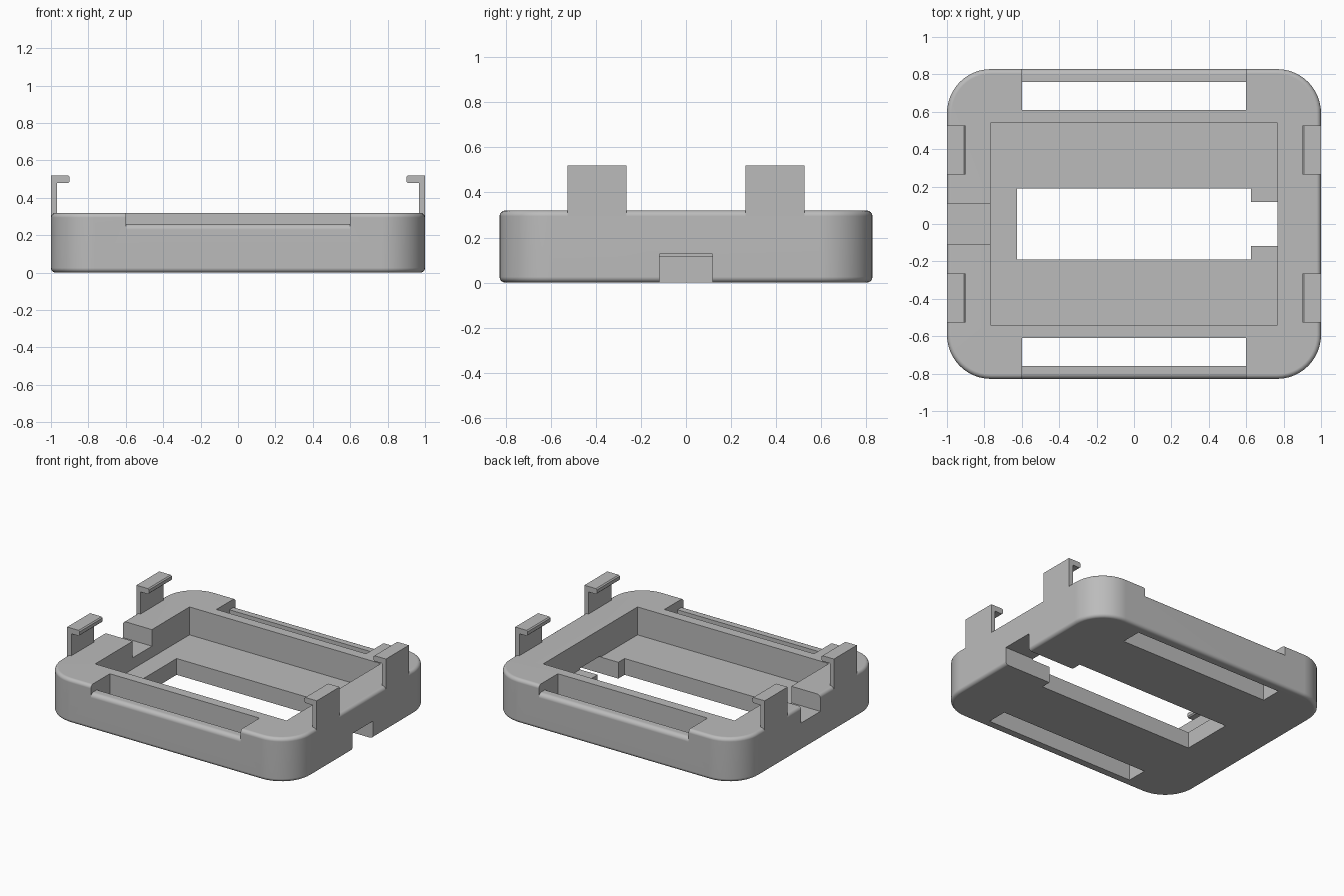
import bpy, bmesh, math

cube = bpy.data.objects.get("Cube")
if cube:
    bpy.data.objects.remove(cube, do_unlink=True)

grey = bpy.data.materials.new("plain_grey")
grey.use_nodes = True
colour = (0.5, 0.5, 0.5, 1)
grey.diffuse_color = colour
grey.node_tree.nodes["Principled BSDF"].inputs["Base Color"].default_value = colour


def to_object(name, bm):
    bmesh.ops.recalc_face_normals(bm, faces=bm.faces)
    mesh = bpy.data.meshes.new(name)
    bm.to_mesh(mesh)
    bm.free()
    mesh.materials.append(grey)
    ob = bpy.data.objects.new(name, mesh)
    bpy.context.collection.objects.link(ob)
    return ob


def box_mesh(x0, x1, y0, y1, z0, z1):
    bm = bmesh.new()
    bmesh.ops.create_cube(bm, size=1)
    for v in bm.verts:
        v.co = (x1 if v.co.x > 0 else x0, y1 if v.co.y > 0 else y0, z1 if v.co.z > 0 else z0)
    return bm


def prism(name, profile, direction, start, end):
    """Extrude a 2D profile along x (profile in y, z) or along y (profile in x, z)."""
    bm = bmesh.new()
    place = (lambda a, b: (start, a, b)) if direction == "x" else (lambda a, b: (a, start, b))
    face = bm.faces.new([bm.verts.new(place(a, b)) for a, b in profile])
    moved = bmesh.ops.extrude_face_region(bm, geom=[face])["geom"]
    step = (end - start, 0, 0) if direction == "x" else (0, end - start, 0)
    bmesh.ops.translate(bm, vec=step, verts=[g for g in moved if isinstance(g, bmesh.types.BMVert)])
    return to_object(name, bm)


def activate(ob):
    bpy.ops.object.select_all(action="DESELECT")
    ob.select_set(True)
    bpy.context.view_layer.objects.active = ob


def cut(target, cutter):
    mod = target.modifiers.new("cut", "BOOLEAN")
    mod.operation = "DIFFERENCE"
    mod.solver = "EXACT"
    mod.object = cutter
    activate(target)
    bpy.ops.object.modifier_apply(modifier=mod.name)
    bpy.data.objects.remove(cutter, do_unlink=True)


def smooth(ob):
    activate(ob)
    bpy.ops.object.shade_smooth_by_angle(angle=math.radians(30))
    ob.modifiers.new("even_shading", "WEIGHTED_NORMAL").keep_sharp = True


# Tray body: rounded corners, then softened top and bottom rims
HALF_Y, TOP, FLOOR = 0.828, 0.32, 0.118
bm = box_mesh(-1, 1, -HALF_Y, HALF_Y, 0, TOP)
upright = [e for e in bm.edges if abs(e.verts[0].co.z - e.verts[1].co.z) > 0.1]
bmesh.ops.bevel(bm, geom=upright, offset=0.235, segments=12, profile=0.5, affect="EDGES")
rims = [e for e in bm.edges if abs(e.verts[0].co.z - e.verts[1].co.z) < 0.01]
bmesh.ops.bevel(bm, geom=rims, offset=0.025, segments=4, profile=0.5, affect="EDGES")
tray = to_object("tray_body", bm)

# Pocket, floor window, port under the left wall, notch in the right wall
for name, size in {
    "pocket": (-0.767, 0.767, -0.54, 0.54, FLOOR, 1),
    "window": (-0.625, 0.625, -0.19, 0.19, -1, 0.2),
    "port": (0.5, 1.2, -0.118, 0.118, -1, 0.127),
    "notch": (-1.2, -0.7, -0.11, 0.11, 0.2, 1),
}.items():
    cut(tray, to_object(name + "_cutter", box_mesh(*size)))

# Strap slots with a lowered, rounded outer bar
R, BAR = 0.03, 0.26
arc = [(HALF_Y - R + R * math.sin(t), BAR - R + R * math.cos(t))
       for t in (i * math.pi / 10 for i in range(6))]
slot = [(0.61, -1), (0.76, -1), (0.76, BAR)] + arc + [(1, BAR - R), (1, 1), (0.61, 1)]
for side in (-1, 1):
    cut(tray, prism("slot_cutter", [(side * y, z) for y, z in slot], "x", -0.6, 0.6))
smooth(tray)

# Four hooked clips standing on the side walls
hook = [(1, 0.29), (1, 0.52), (0.908, 0.52), (0.9, 0.512), (0.9, 0.488),
        (0.908, 0.48), (0.967, 0.48), (0.967, 0.29)]
for sx, side in ((1, "left"), (-1, "right")):
    for sy, end in ((-1, "front"), (1, "back")):
        prism(f"{end}_{side}_clip", [(sx * x, z) for x, z in hook], "y", sy * 0.265, sy * 0.527)
